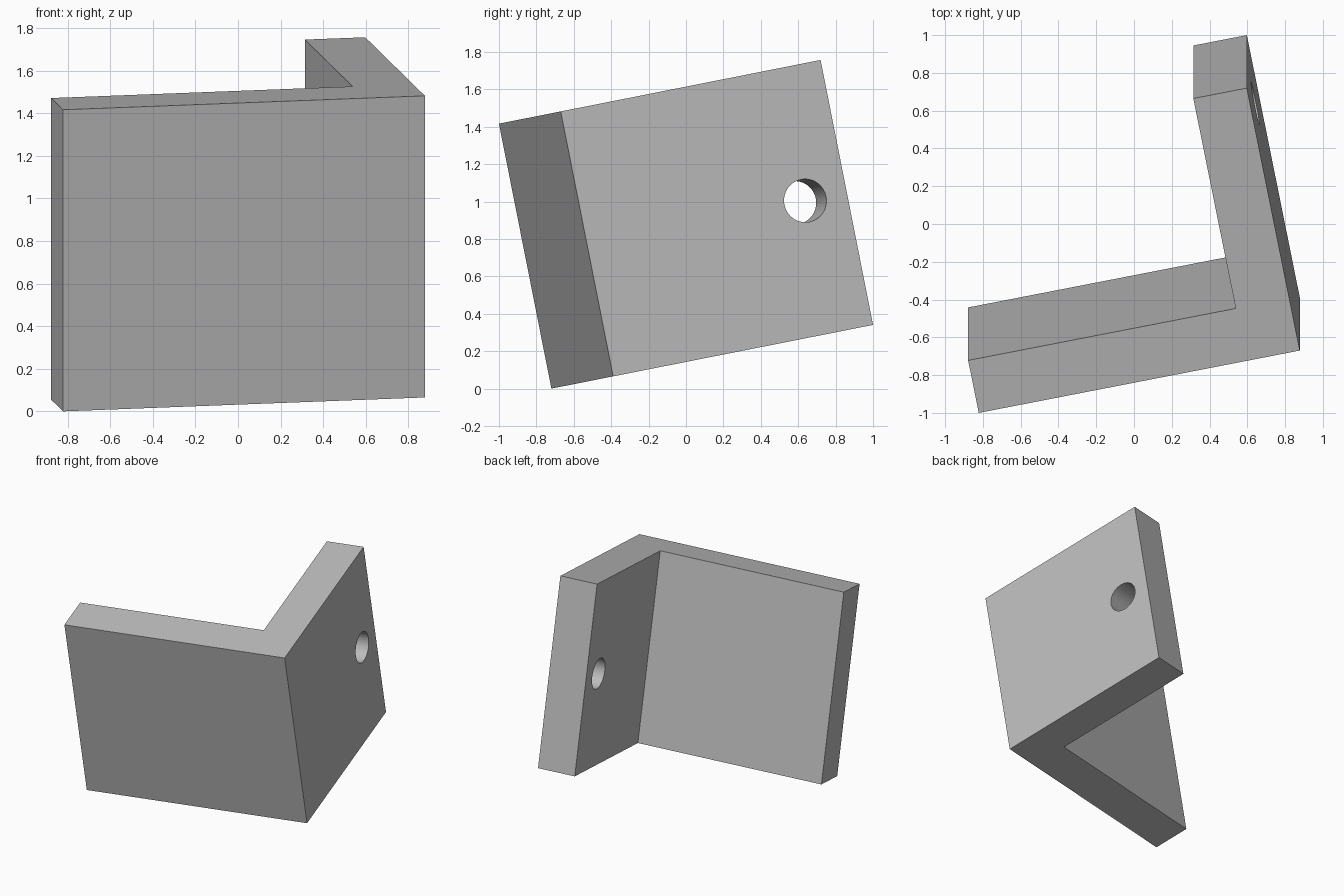
import bpy, bmesh, math
from mathutils import Matrix, Vector

cube = bpy.data.objects.get("Cube")
if cube:
    bpy.data.objects.remove(cube, do_unlink=True)

T = 0.2888                      # plate thickness, the unit of every size
TILT = math.radians(11.2)

grey = bpy.data.materials.new("plain grey")
grey.use_nodes = True
colour = (0.5, 0.5, 0.5, 1)
grey.diffuse_color = colour
grey.node_tree.nodes["Principled BSDF"].inputs["Base Color"].default_value = colour

# L-shaped profile, extruded upwards
profile = [(0, 0), (6, 0), (6, 5), (5, 5), (5, 1), (0, 1)]
bm = bmesh.new()
base = bm.faces.new([bm.verts.new((x * T, y * T, 0)) for x, y in profile])
top = bmesh.ops.extrude_face_region(bm, geom=[base])["geom"]
bmesh.ops.translate(bm, vec=(0, 0, 5 * T),
                    verts=[v for v in top if isinstance(v, bmesh.types.BMVert)])
bmesh.ops.recalc_face_normals(bm, faces=bm.faces)
mesh = bpy.data.meshes.new("angle_bracket")
bm.to_mesh(mesh)
bm.free()
bracket = bpy.data.objects.new("angle_bracket", mesh)
bpy.context.collection.objects.link(bracket)
mesh.materials.append(grey)

# Round hole through the side plate
bpy.ops.mesh.primitive_cylinder_add(vertices=64, radius=0.4 * T, depth=2 * T,
                                    location=(5.5 * T, 4.2 * T, 2.5 * T),
                                    rotation=(0, math.pi / 2, 0))
cutter = bpy.context.object
cutter.name = "hole_cutter"
cutter.data.materials.append(grey)
hole = bracket.modifiers.new("hole", "BOOLEAN")
hole.object = cutter
hole.solver = "EXACT"
bpy.ops.object.select_all(action="DESELECT")
bracket.select_set(True)
bpy.context.view_layer.objects.active = bracket
bpy.ops.object.modifier_apply(modifier="hole")
bpy.data.objects.remove(cutter, do_unlink=True)

# Turn and tilt the bracket, then rest it centred on the ground
mesh = bracket.data
mesh.transform(Matrix.Rotation(TILT, 4, "X") @ Matrix.Rotation(TILT, 4, "Z"))
lo = Vector([min(v.co[i] for v in mesh.vertices) for i in range(3)])
hi = Vector([max(v.co[i] for v in mesh.vertices) for i in range(3)])
mid = (lo + hi) / 2
mesh.transform(Matrix.Translation((-mid.x, -mid.y, -lo.z)))
bpy.ops.object.shade_smooth_by_angle(angle=math.radians(30))
